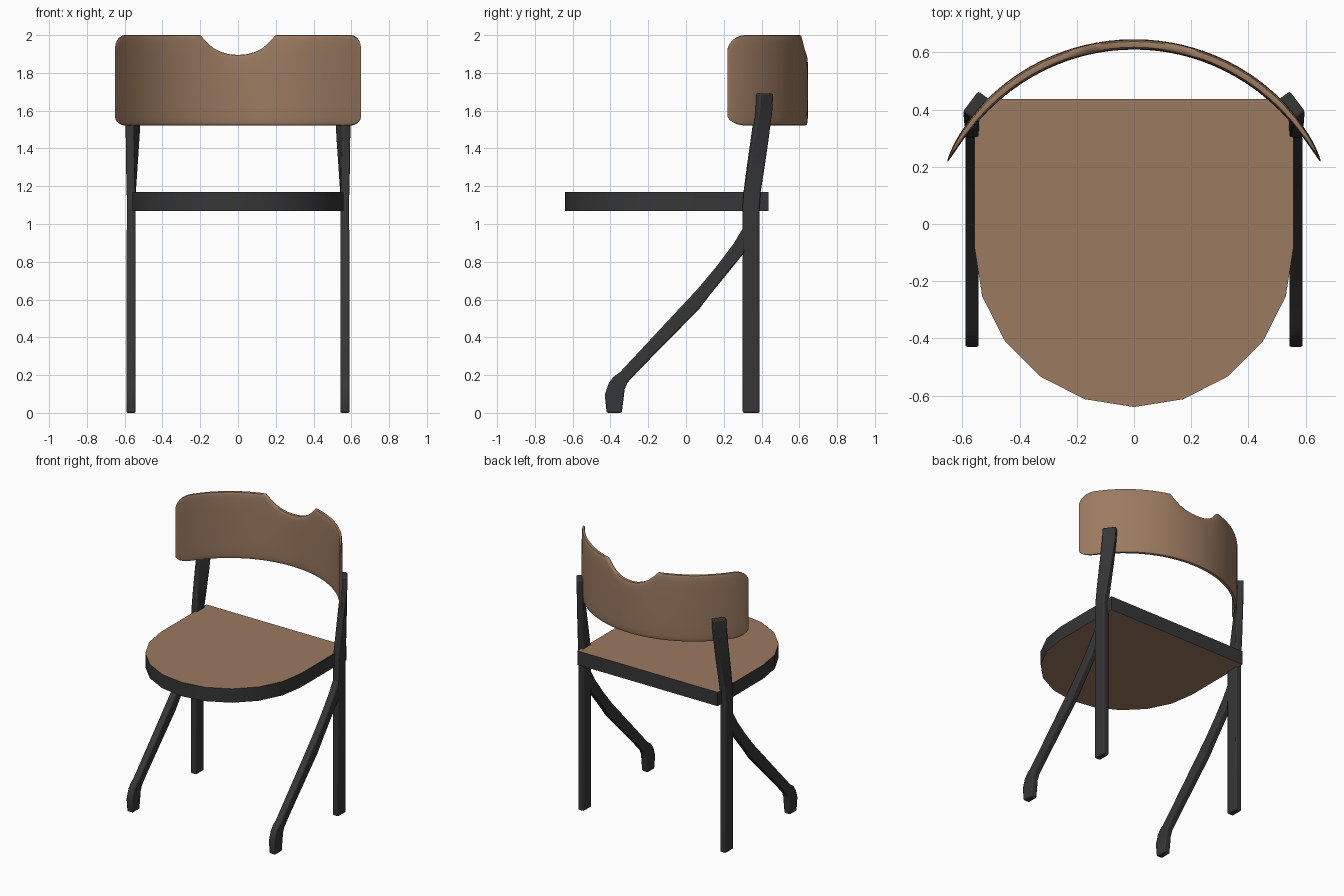
import bpy, bmesh, math

if "Cube" in bpy.data.objects:
    bpy.data.objects.remove(bpy.data.objects["Cube"])


def material(name, rgb):
    m = bpy.data.materials.new(name)
    m.diffuse_color = (*rgb, 1)
    m.use_nodes = True
    m.node_tree.nodes["Principled BSDF"].inputs["Base Color"].default_value = m.diffuse_color
    return m


wood = material("brown wood", (0.33, 0.197, 0.118))
black = material("black metal", (0.037, 0.037, 0.037))


def finish(name, verts, faces, mats, bevel=0.0, angle=35):
    me = bpy.data.meshes.new(name)
    me.from_pydata(verts, [], faces)
    bm = bmesh.new()
    bm.from_mesh(me)
    bmesh.ops.recalc_face_normals(bm, faces=bm.faces)
    bm.to_mesh(me)
    bm.free()
    for m in mats:
        me.materials.append(m)
    ob = bpy.data.objects.new(name, me)
    bpy.context.collection.objects.link(ob)
    if bevel:
        b = ob.modifiers.new("bevel", 'BEVEL')
        b.width, b.segments, b.limit_method = bevel, 2, 'ANGLE'
        b.angle_limit = math.radians(50)
    bpy.ops.object.select_all(action='DESELECT')
    ob.select_set(True)
    bpy.context.view_layer.objects.active = ob
    bpy.ops.object.shade_smooth_by_angle(angle=math.radians(angle))
    return ob


def loft(rings):
    """Closed skin through rings of equal length, with end caps."""
    n = len(rings[0])
    verts = [p for r in rings for p in r]
    faces = [(k * n + i, k * n + (i + 1) % n, (k + 1) * n + (i + 1) % n, (k + 1) * n + i)
             for k in range(len(rings) - 1) for i in range(n)]
    faces += [tuple(range(n)), tuple(range((len(rings) - 1) * n, len(rings) * n))]
    return verts, faces


# Seat: straight back, half-round front, black rim with wooden faces
outline = [(-0.558, 0.437)]
for i in range(11):
    a = math.radians(180 + 18 * i)
    outline.append((0.558 * math.cos(a), -0.08 + 0.56 * math.sin(a)))
outline.append((0.558, 0.437))
seat = finish("seat", *loft([[(x, y, z) for x, y in outline] for z in (1.07, 1.17)]),
              [wood, black])
for p in seat.data.polygons:
    p.material_index = 0 if abs(p.normal.z) > 0.5 else 1

# Backrest: curved shell with thin rounded edges and a notch in the top
R, CY, W = 0.724, -0.096, 0.652
NOTCH = [(0, 1.895), (0.05, 1.899), (0.09, 1.911), (0.13, 1.931), (0.165, 1.962), (0.2, 2.0)]


def top_z(x):
    for (x0, z0), (x1, z1) in zip(NOTCH, NOTCH[1:]):
        if x <= x1:
            return z0 + (z1 - z0) * (x - x0) / (x1 - x0)
    return 2.0


half = [p[0] for p in NOTCH] + [0.2 + 0.04 * i for i in range(1, 11)]
half += [0.6 + (W - 0.6) * math.sin(math.radians(a)) for a in (15, 30, 45, 60, 75, 86)]
rings = []
for x in [-v for v in reversed(half[1:])] + half:
    ax = abs(x)
    e = max(0, (ax - 0.6) / (W - 0.6))
    inset = 1 - math.sqrt(max(0, 1 - e * e))
    z0, z1 = 1.522 + 0.055 * inset, top_z(ax) - 0.085 * inset
    t = 0.018 * math.sqrt(1 - (ax / W) ** 6)
    th, mid, hz = math.asin(x / R), (z0 + z1) / 2, (z1 - z0) / 2
    ring = []
    for i in range(28):
        a = 2 * math.pi * i / 28
        c, s = math.cos(a), math.sin(a)
        d = R + t * math.copysign(abs(c) ** 0.4, c)
        z = mid + hz * math.copysign(abs(s) ** 0.4, s)
        ring.append((d * math.sin(th), CY + d * math.cos(th), z))
    rings.append(ring)
finish("backrest", *loft(rings), [wood], angle=50)

# Legs on both sides
FRONT = [(0.31, 0.99), (0.29, 0.96), (0.255, 0.90), (0.165, 0.78), (0.065, 0.66),
         (-0.35, 0.215), (-0.385, 0.19), (-0.41, 0.155), (-0.43, 0.095), (-0.42, 0),
         (-0.34, 0), (-0.33, 0.08), (-0.325, 0.125), (-0.31, 0.16), (-0.245, 0.23),
         (0.07, 0.55), (0.135, 0.635), (0.31, 0.85)]
# Rear leg sections: x, y, z, twist in degrees
REAR = [(0.565, 0.345, 0, 0), (0.565, 0.345, 1.1, 0), (0.565, 0.35, 1.17, 2),
        (0.562, 0.37, 1.31, 13), (0.558, 0.39, 1.45, 24), (0.555, 0.41, 1.6, 35),
        (0.553, 0.415, 1.69, 37)]
for side, s in (("left", -1), ("right", 1)):
    finish("front_leg_" + side,
           *loft([[(s * x, y, z) for y, z in FRONT] for x in (0.543, 0.59)]),
           [black], 0.008)
    rings = []
    for cx, cy, cz, deg in REAR:
        c, n = math.cos(math.radians(deg)), math.sin(math.radians(deg))
        rings.append([(s * (cx + u * c - v * n), cy + u * n + v * c, cz)
                      for u, v in ((-0.023, -0.045), (0.023, -0.045),
                                   (0.023, 0.045), (-0.023, 0.045))])
    finish("rear_leg_" + side, *loft(rings), [black], 0.008)
